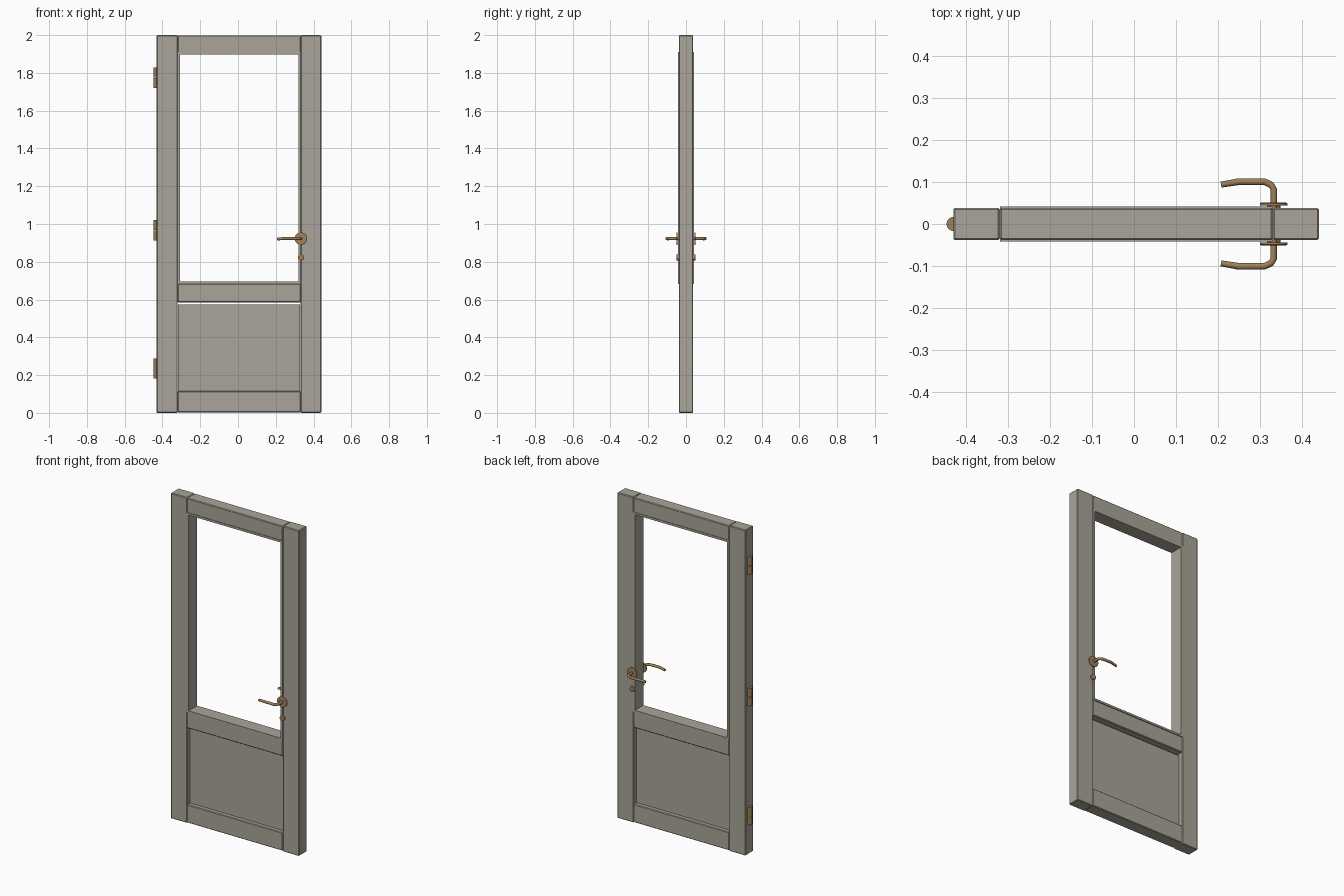
import bpy, bmesh
from mathutils import Vector

cube = bpy.data.objects.get("Cube")
if cube:
    bpy.data.objects.remove(cube, do_unlink=True)


def make_material(name, rgb, metallic=0.0):
    mat = bpy.data.materials.new(name)
    mat.use_nodes = True
    mat.diffuse_color = (*rgb, 1)
    shader = mat.node_tree.nodes["Principled BSDF"]
    shader.inputs["Base Color"].default_value = (*rgb, 1)
    shader.inputs["Roughness"].default_value = 0.6
    return mat


PAINT = make_material("warm grey paint", (0.40, 0.375, 0.32))
BRASS = make_material("aged brass", (0.34, 0.215, 0.10))


def finish(bm, name, mat, smooth=False):
    bmesh.ops.recalc_face_normals(bm, faces=bm.faces)
    mesh = bpy.data.meshes.new(name)
    bm.to_mesh(mesh)
    bm.free()
    mesh.materials.append(mat)
    obj = bpy.data.objects.new(name, mesh)
    bpy.context.collection.objects.link(obj)
    if smooth:
        bpy.ops.object.select_all(action='DESELECT')
        obj.select_set(True)
        bpy.context.view_layer.objects.active = obj
        bpy.ops.object.shade_smooth_by_angle()
    return obj


def board(name, x0, x1, z0, z1, half_depth, bevel=0.0):
    bm = bmesh.new()
    bmesh.ops.create_cube(bm, size=1)
    size = Vector((x1 - x0, 2 * half_depth, z1 - z0))
    centre = Vector(((x0 + x1) / 2, 0, (z0 + z1) / 2))
    for v in bm.verts:
        v.co = v.co * size + centre
    if bevel:
        bmesh.ops.bevel(bm, geom=bm.edges[:], offset=bevel, segments=1, affect='EDGES')
    return finish(bm, name, PAINT)


def tube(name, points, radii, sides=16):
    """Sweep a circle along points, turning each ring to the path."""
    bm = bmesh.new()
    pts = [Vector(p) for p in points]
    rings = []
    for i, p in enumerate(pts):
        before, after = pts[max(i - 1, 0)], pts[min(i + 1, len(pts) - 1)]
        turn = Vector((0, 0, 1)).rotation_difference(after - before).to_matrix().to_4x4()
        # Keep rings untwisted: use world up as one axis where possible
        axis = (after - before).normalized()
        up = Vector((0, 0, 1)) if abs(axis.z) < 0.9 else Vector((0, 1, 0))
        side = axis.cross(up).normalized()
        up = side.cross(axis)
        circle = bmesh.ops.create_circle(bm, segments=sides, radius=radii[i])["verts"]
        for v in circle:
            v.co = p + side * v.co.x + up * v.co.y
        rings.append(circle)
    for a, b in zip(rings, rings[1:]):
        for k in range(sides):
            n = (k + 1) % sides
            bm.faces.new((a[k], a[n], b[n], b[k]))
    bm.faces.new(rings[0])
    bm.faces.new(rings[-1])
    return finish(bm, name, BRASS, smooth=True)


# Stiles and rails
DEPTH = 0.038
LEFT, RIGHT = -0.32, 0.331
board("hinge_stile", -0.431, LEFT, 0, 2, DEPTH, 0.004)
board("lock_stile", RIGHT, 0.441, 0, 2, DEPTH, 0.004)
for name, z0, z1 in (("bottom_rail", 0.003, 0.115),
                     ("middle_rail", 0.585, 0.685),
                     ("top_rail", 1.9, 1.998)):
    board(name, LEFT, RIGHT, z0, z1, DEPTH, 0.004)

# Recessed lower panel, just short of the middle rail
board("lower_panel", LEFT + 0.002, RIGHT - 0.002, 0.112, 0.574, 0.012)

# Bead lining the opening, slightly proud of both faces
BEAD = 0.0415
board("bead_hinge_side", LEFT, LEFT + 0.013, 0.683, 1.91, BEAD)
board("bead_lock_side", RIGHT - 0.012, RIGHT, 0.683, 1.91, BEAD)
board("bead_bottom", LEFT + 0.013, RIGHT - 0.012, 0.683, 0.695, BEAD)
board("bead_top", LEFT + 0.013, RIGHT - 0.012, 1.897, 1.91, BEAD)

# Lever handles and key covers on both faces
HX, HZ = 0.333, 0.923
for label, s in (("front", -1), ("back", 1)):
    tube(label + "_handle_rose",
         [(HX, s * 0.044, HZ), (HX, s * 0.049, HZ), (HX, s * 0.051, HZ)],
         [0.033, 0.033, 0.030], 24)
    tube(label + "_lever",
         [(HX, s * 0.036, HZ), (HX, s * 0.083, HZ), (HX - 0.006, s * 0.093, HZ),
          (HX - 0.022, s * 0.101, HZ), (0.25, s * 0.101, HZ + 0.001),
          (0.208, s * 0.094, HZ - 0.003)],
         [0.008] * 5 + [0.007])
    tube(label + "_key_cover",
         [(HX, s * 0.036, HZ - 0.1), (HX, s * 0.049, HZ - 0.1), (HX, s * 0.051, HZ - 0.1)],
         [0.016, 0.016, 0.013], 20)

# Barrel hinges, each of two knuckles
for label, z in (("lower", 0.235), ("middle", 0.967), ("upper", 1.775)):
    for part, z0, z1 in (("bottom", -0.054, -0.001), ("top", 0.001, 0.054)):
        tube(f"{label}_hinge_{part}_knuckle",
             [(-0.43, 0, z + z0), (-0.43, 0, z + z1)], [0.017, 0.017], 20)
